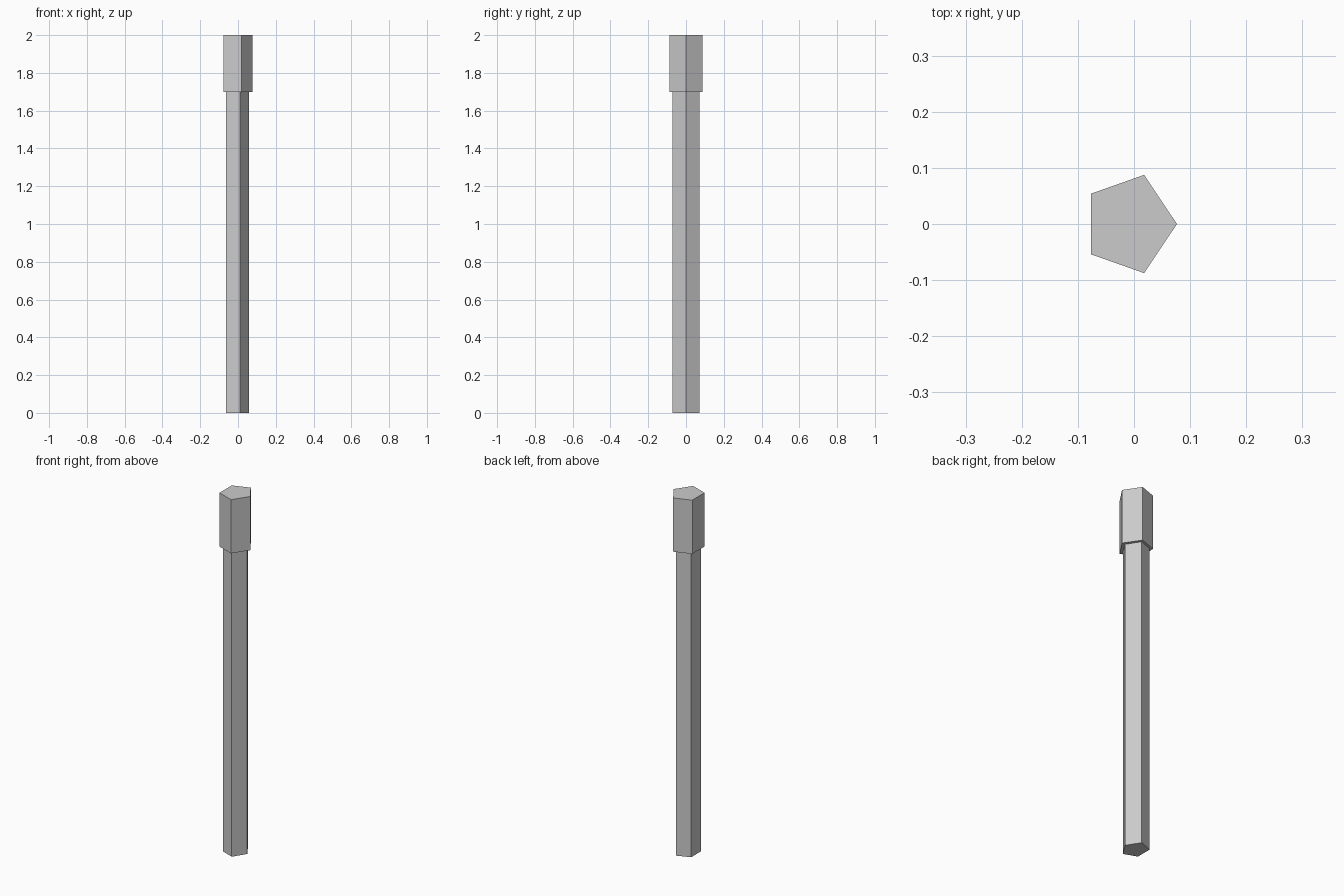
import bpy, bmesh, math

if "Cube" in bpy.data.objects:
    bpy.data.objects.remove(bpy.data.objects["Cube"])


def pentagon_prism(name, x_min, x_max, half_y, z0, z1):
    """Flat-shaded five-sided prism with a corner pointing to +x."""
    c36, s72 = math.cos(math.radians(36)), math.sin(math.radians(72))
    rx = (x_max - x_min) / (1 + c36)
    ry = half_y / s72
    cx = x_max - rx
    bm = bmesh.new()
    ring = [bm.verts.new((cx + rx * math.cos(math.tau * i / 5),
                          ry * math.sin(math.tau * i / 5), z0)) for i in range(5)]
    base = bm.faces.new(ring)
    top = bmesh.ops.extrude_face_region(bm, geom=[base], use_keep_orig=True)["geom"]
    bmesh.ops.translate(bm, vec=(0, 0, z1 - z0),
                        verts=[g for g in top if isinstance(g, bmesh.types.BMVert)])
    bmesh.ops.recalc_face_normals(bm, faces=bm.faces[:])
    mesh = bpy.data.meshes.new(name)
    bm.to_mesh(mesh)
    bm.free()
    obj = bpy.data.objects.new(name, mesh)
    bpy.context.collection.objects.link(obj)
    return obj


# Long slim shaft
pentagon_prism("shaft", -0.0625, 0.057, 0.072, 0.0, 1.7)
# Wider block on top
pentagon_prism("head", -0.0765, 0.0765, 0.0875, 1.7, 2.0)
